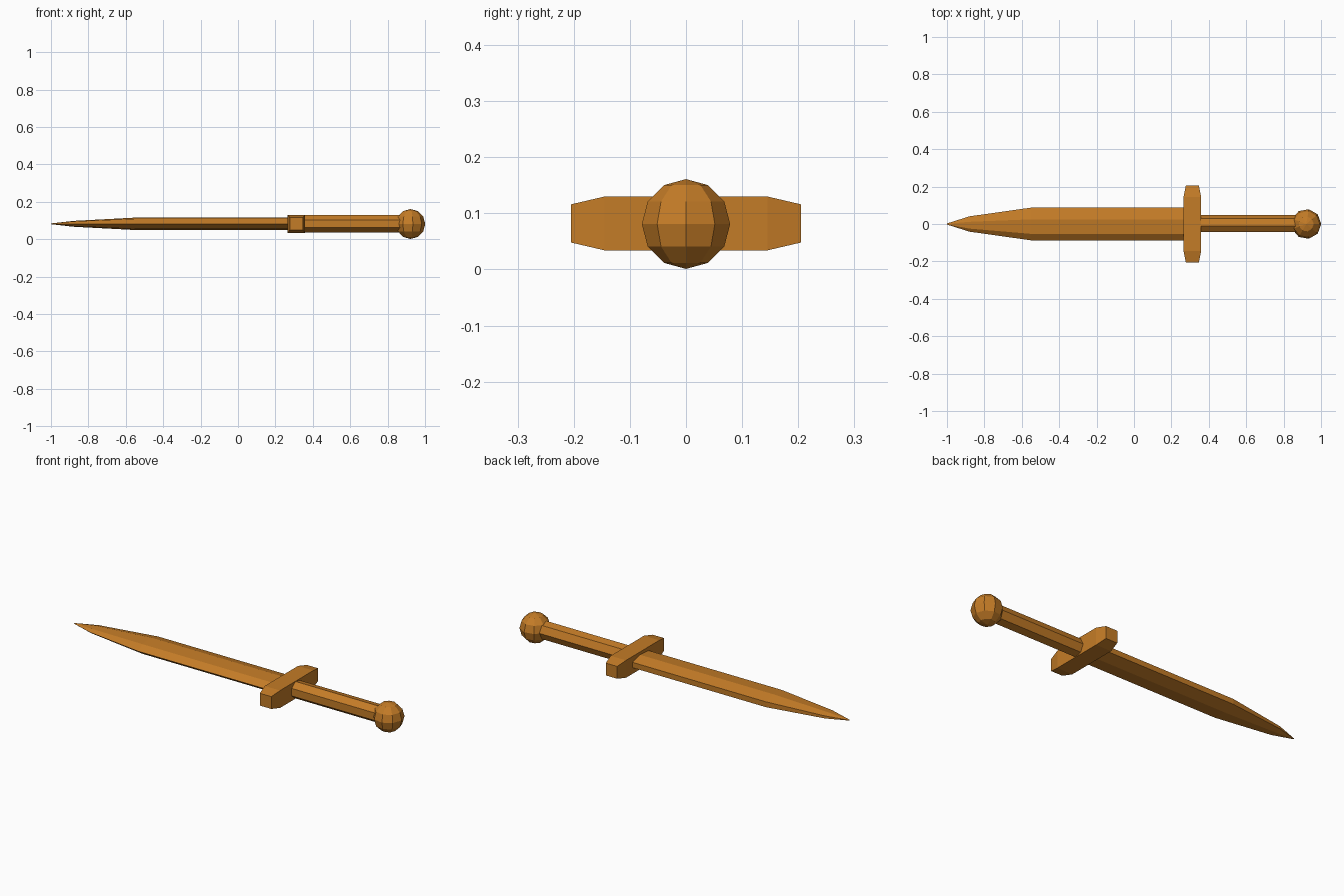
import bpy, bmesh
from math import sin, cos, pi

if "Cube" in bpy.data.objects:
    bpy.data.objects.remove(bpy.data.objects["Cube"])

wood = bpy.data.materials.new("wood")
wood.diffuse_color = (0.55, 0.2, 0.02, 1)
wood.use_nodes = True
wood.node_tree.nodes["Principled BSDF"].inputs["Base Color"].default_value = wood.diffuse_color
ZC = 0.082


def finish(name, bm):
    bmesh.ops.recalc_face_normals(bm, faces=bm.faces)
    mesh = bpy.data.meshes.new(name)
    bm.to_mesh(mesh)
    bm.free()
    mesh.materials.append(wood)
    obj = bpy.data.objects.new(name, mesh)
    bpy.context.collection.objects.link(obj)
    return obj


def loft(name, sections):
    """Skin a list of point rings and cap both ends."""
    bm = bmesh.new()
    rings = [[bm.verts.new(p) for p in s] for s in sections]
    n = len(rings[0])
    for a, b in zip(rings, rings[1:]):
        for i in range(n):
            j = (i + 1) % n
            bm.faces.new((a[i], a[j], b[j], b[i]))
    bm.faces.new(rings[0])
    bm.faces.new(rings[-1])
    return finish(name, bm)


def ring(x, ry, rz, side, yc=0.0):
    """Seven-sided section with one corner pointing to +y or -y."""
    return [(x, yc + side * ry * cos(2 * pi * i / 7), ZC + rz * sin(2 * pi * i / 7))
            for i in range(7)]


# blade: flattened rod narrowing to a point
loft("blade", [ring(x, ry, rz, -1, 0.05 * ry) for x, ry, rz in
               [(-1.0, 0.003, 0.002), (-0.88, 0.043, 0.016),
                (-0.55, 0.092, 0.034), (0.30, 0.092, 0.034)]])

# grip: seven-sided rod
loft("grip", [ring(x, 0.048, 0.048, 1) for x in (0.32, 0.88)])

# crossguard: bar with tapered ends
loft("crossguard", [[(0.312 + sx * hx, y, ZC + sz * hz)
                     for sx, sz in ((-1, -1), (1, -1), (1, 1), (-1, 1))]
                    for y, hx, hz in [(-0.205, 0.035, 0.034), (-0.145, 0.047, 0.048),
                                      (0.145, 0.047, 0.048), (0.205, 0.035, 0.034)]])

# pommel: nine-segment ball with a corner towards +y
bpy.ops.mesh.primitive_uv_sphere_add(segments=9, ring_count=6, radius=0.08,
                                     location=(0.921, 0, 0.081), rotation=(0, 0, pi / 2))
pommel = bpy.context.object
pommel.name = "pommel"
bpy.ops.object.transform_apply(location=False, rotation=True, scale=False)
if max(v.co.y for v in pommel.data.vertices) < 0.0795:
    for v in pommel.data.vertices:
        v.co.y, v.co.x = -v.co.y, -v.co.x
pommel.data.materials.append(wood)
